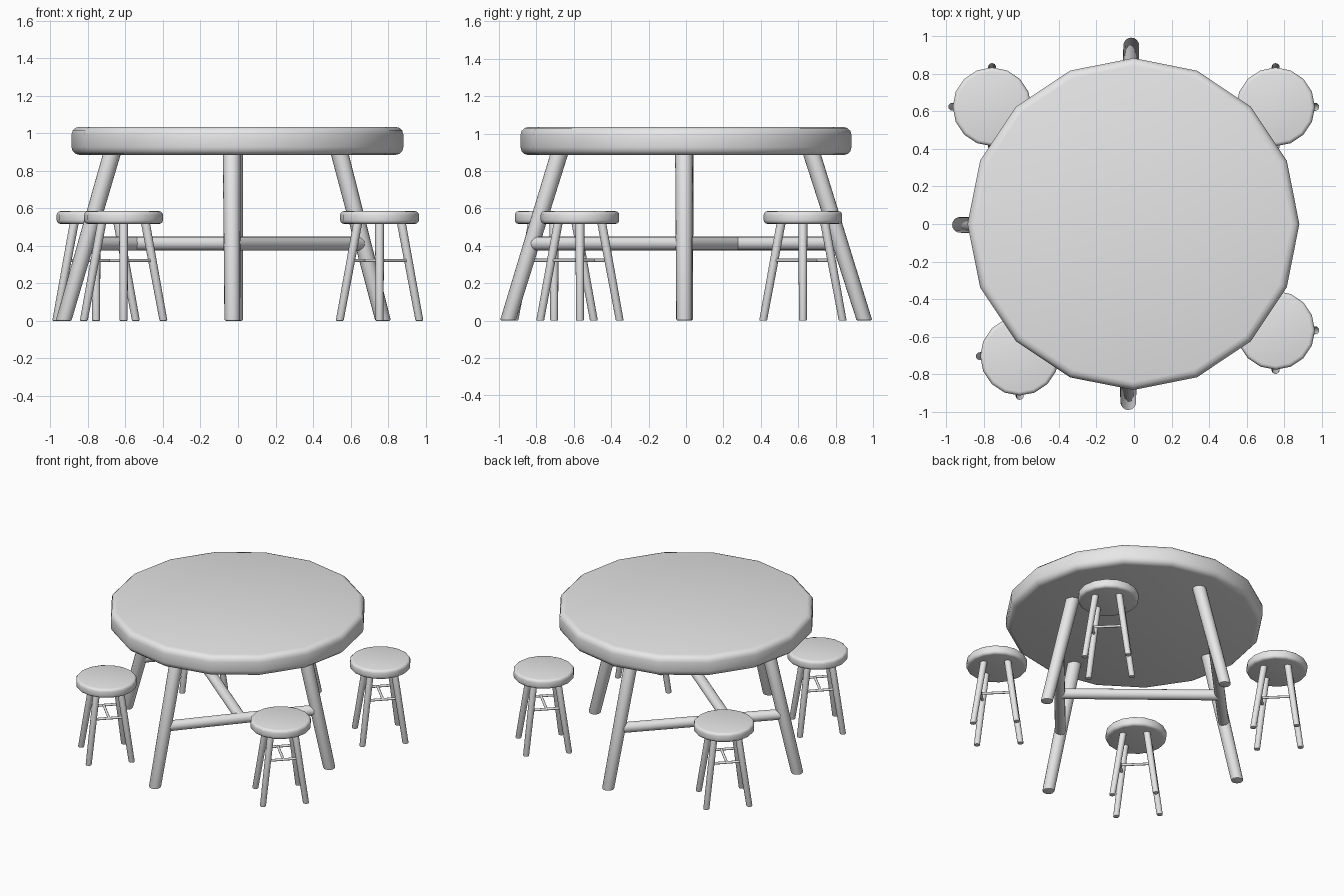
import bpy, bmesh, math
from mathutils import Vector, Matrix

cube = bpy.data.objects.get("Cube")
if cube:
    bpy.data.objects.remove(cube, do_unlink=True)

grey = bpy.data.materials.new("plain_grey")
grey.use_nodes = True
grey.diffuse_color = (0.8, 0.8, 0.8, 1)
grey.node_tree.nodes["Principled BSDF"].inputs["Base Color"].default_value = (0.8, 0.8, 0.8, 1)


def finish(name, bm):
    """Turn a bmesh into a smooth-shaded object with sharp edges kept."""
    bmesh.ops.recalc_face_normals(bm, faces=bm.faces)
    mesh = bpy.data.meshes.new(name)
    bm.to_mesh(mesh)
    bm.free()
    mesh.materials.append(grey)
    mesh.shade_smooth()
    mesh.set_sharp_from_angle(angle=math.radians(40))
    obj = bpy.data.objects.new(name, mesh)
    bpy.context.scene.collection.objects.link(obj)
    return obj


def disc(name, centre, radius, bottom, top, bevel):
    """Sixteen-sided slab with rounded rims."""
    bm = bmesh.new()
    bmesh.ops.create_cone(bm, cap_ends=True, segments=16, radius1=radius,
                          radius2=radius, depth=top - bottom)
    bmesh.ops.translate(bm, verts=bm.verts, vec=(*centre, (top + bottom) / 2))
    rims = [e for e in bm.edges if abs(e.verts[0].co.z - e.verts[1].co.z) < 1e-5]
    bmesh.ops.bevel(bm, geom=rims, offset=bevel, segments=3, profile=0.5, affect='EDGES')
    return finish(name, bm)


def leg(name, foot, head, r_foot, r_head):
    """Splayed tapered leg, cut level at both ends, with a softened foot."""
    bm = bmesh.new()
    height = head.z - foot.z
    bmesh.ops.create_cone(bm, cap_ends=True, segments=16, radius1=r_foot,
                          radius2=r_head, depth=height)
    for v in bm.verts:
        t = v.co.z / height + 0.5
        axis = foot.lerp(head, t)
        v.co = Vector((v.co.x + axis.x, v.co.y + axis.y, axis.z))
    rim = [e for e in bm.edges if all(v.co.z < foot.z + 1e-4 for v in e.verts)]
    bmesh.ops.bevel(bm, geom=rim, offset=r_foot * 0.2, segments=2, profile=0.5, affect='EDGES')
    return finish(name, bm)


def rod(name, a, b, radius):
    """Straight round bar between two points."""
    bm = bmesh.new()
    d = b - a
    place = Matrix.Translation((a + b) / 2) @ d.to_track_quat('Z', 'Y').to_matrix().to_4x4()
    bmesh.ops.create_cone(bm, cap_ends=True, segments=16, radius1=radius,
                          radius2=radius, depth=d.length, matrix=place)
    return finish(name, bm)


def leg_frame(prefix, legs, r_foot, r_head, rail_z, rail_r, cross_at):
    """Four legs tied by two rails and a crossbar; legs = {side: (foot, head)}."""
    joint = {}
    for side, (foot, head) in legs.items():
        leg(f"{prefix}_{side}_leg", foot, head, r_foot, r_head)
        joint[side] = foot.lerp(head, (rail_z - foot.z) / (head.z - foot.z))
    rod(f"{prefix}_front_rail", joint["front"], joint["left"], rail_r)
    rod(f"{prefix}_back_rail", joint["right"], joint["back"], rail_r)
    rod(f"{prefix}_crossbar", joint["front"].lerp(joint["left"], 0.5),
        joint["right"].lerp(joint["back"], cross_at), rail_r)


# Table
disc("table_top", (-0.003, 0), 0.885, 0.885, 1.035, 0.042)
table_legs = {
    "front": (Vector((-0.03, -0.95, 0)), Vector((-0.033, -0.675, 0.9))),
    "back": (Vector((-0.015, 0.952, 0)), Vector((-0.02, 0.67, 0.9))),
    "left": (Vector((0.772, -0.01, 0)), Vector((0.54, -0.01, 0.9))),
    "right": (Vector((-0.928, -0.005, 0)), Vector((-0.67, -0.008, 0.9))),
}
leg_frame("table", table_legs, 0.042, 0.048, 0.412, 0.037, 0.34)

# Stools
stools = {
    "back_right": (-0.757, 0.625), "back_left": (0.755, 0.625),
    "front_left": (0.755, -0.567), "front_right": (-0.61, -0.705),
}
sides = {"front": (0, -1), "back": (0, 1), "left": (1, 0), "right": (-1, 0)}
for place, (x, y) in stools.items():
    name = f"{place}_stool"
    disc(f"{name}_seat", (x, y), 0.21, 0.517, 0.585, 0.02)
    stool_legs = {
        side: (Vector((x + 0.212 * dx, y + 0.212 * dy, 0)),
               Vector((x + 0.115 * dx, y + 0.115 * dy, 0.53)))
        for side, (dx, dy) in sides.items()
    }
    leg_frame(name, stool_legs, 0.021, 0.024, 0.322, 0.009, 0.5)
